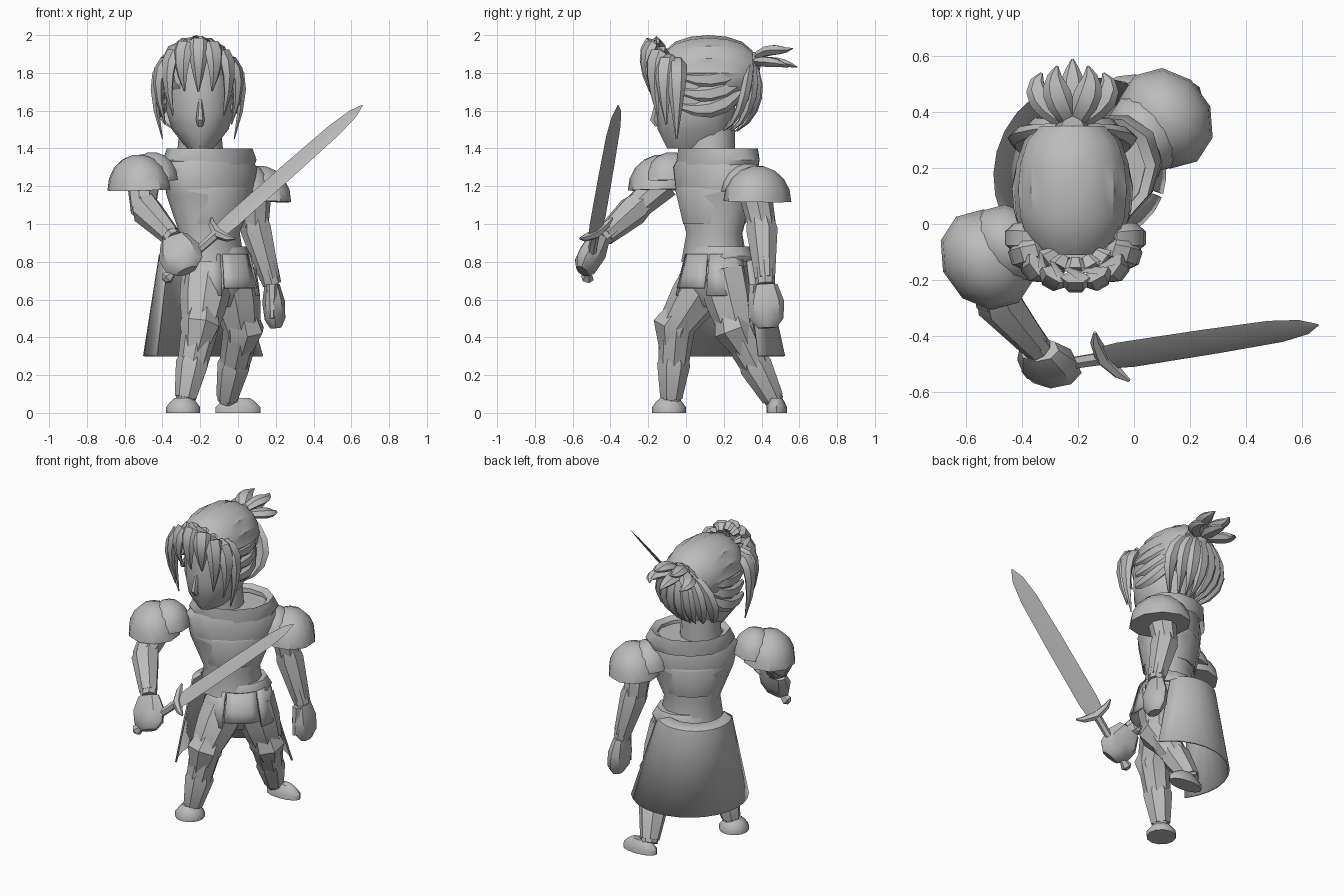
import bpy, bmesh
from math import sin, cos, pi, radians
from mathutils import Vector
from mathutils.geometry import interpolate_bezier

if bpy.data.objects.get("Cube"):
    bpy.data.objects.remove(bpy.data.objects["Cube"])

GREY = (.5, .5, .5, 1)
grey = bpy.data.materials.new("stone grey")
grey.use_nodes = True
grey.diffuse_color = GREY
grey.node_tree.nodes["Principled BSDF"].inputs["Base Color"].default_value = GREY

RIGHT, BACK, UP = Vector((1, 0, 0)), Vector((0, 1, 0)), Vector((0, 0, 1))
TURN = radians(36)
SHOULDER_LINE = Vector((cos(TURN), sin(TURN), 0))


def loft(name, rings, closed=True, caps=True, thickness=0):
    """Skin a list of equal point rings."""
    mesh_builder = bmesh.new()
    rows = [[mesh_builder.verts.new(point) for point in ring] for ring in rings]
    count = len(rows[0])
    for lower, upper in zip(rows, rows[1:]):
        for i in range(count if closed else count - 1):
            j = (i + 1) % count
            mesh_builder.faces.new((lower[i], lower[j], upper[j], upper[i]))
    if closed and caps:
        mesh_builder.faces.new(rows[0][::-1])
        mesh_builder.faces.new(rows[-1])
    bmesh.ops.recalc_face_normals(mesh_builder, faces=mesh_builder.faces)
    mesh = bpy.data.meshes.new(name)
    mesh_builder.to_mesh(mesh)
    mesh_builder.free()
    mesh.materials.append(grey)
    part = bpy.data.objects.new(name, mesh)
    bpy.context.collection.objects.link(part)
    if thickness:
        solidify = part.modifiers.new("thickness", "SOLIDIFY")
        solidify.thickness = thickness
        solidify.offset = 0
    bpy.ops.object.select_all(action="DESELECT")
    part.select_set(True)
    bpy.context.view_layer.objects.active = part
    bpy.ops.object.shade_smooth_by_angle(angle=radians(40))


def ellipse(centre, across, along, sides, groove=0):
    """Ring of points; groove pulls every other point inwards."""
    ring = []
    for i in range(sides):
        angle = 2 * pi * i / sides
        ring.append(centre + (across * cos(angle) + along * sin(angle)) * (1 - groove * (i % 2)))
    return ring


def stack(name, centre, levels, across=RIGHT, sides=12, caps=True):
    """Horizontal ellipses, each given as height, half width and half depth."""
    along = UP.cross(across)
    loft(name, [ellipse(centre + UP * height, across * width, along * depth, sides)
                for height, width, depth in levels], caps=caps)


def tube(name, points, radii, facing=-BACK, flat=1.0, sides=8):
    """Sweep along points; flat scales the thickness in the facing direction."""
    rings = []
    for i, (point, radius) in enumerate(zip(points, radii)):
        tangent = (points[min(i + 1, len(points) - 1)] - points[max(i - 1, 0)]).normalized()
        normal = (facing - tangent * tangent.dot(facing)).normalized()
        rings.append(ellipse(point, tangent.cross(normal) * radius, normal * radius * flat, sides))
    loft(name, rings)


def lock(name, start, lift, pull, tip, width, facing):
    """Strand of hair on a curve, fullest in the middle and pointed at the tip."""
    steps = 7
    points = interpolate_bezier(start, lift, pull, tip, steps)
    radii = [width * sin(pi * (i + 1) / (steps + .2)) for i in range(steps)]
    tube(name, points, radii, facing, flat=.6, sides=6)


def curved_plate(name, centre, levels, first, last, sides, lean=0 * UP):
    """Sheet wrapped round the body between two angles, as height and radius."""
    rings = []
    for height, radius in levels:
        angles = [radians(first + (last - first) * i / sides) for i in range(sides + 1)]
        rings.append([centre + lean * height + Vector((cos(a) * radius, sin(a) * radius, height))
                      for a in angles])
    loft(name, rings, closed=False, thickness=.012)


# torso, breastplate, collar, belt
chest = Vector((-.15, .15, 0))
waist = Vector((-.12, .18, 0))
stack("torso", chest, [(.8, .19, .17), (.95, .17, .14), (1.15, .25, .18), (1.3, .28, .19), (1.36, .22, .17)],
      SHOULDER_LINE)
stack("breastplate", chest, [(1, .18, .16), (1.18, .25, .19), (1.2, .24, .18)], SHOULDER_LINE)
stack("collar", chest + BACK * .02, [(1.3, .25, .2), (1.34, .27, .2), (1.4, .24, .2), (1.38, .2, .17), (1.3, .2, .16)],
      SHOULDER_LINE, caps=False)
stack("belt", waist, [(.8, .19, .18), (.83, .2, .18), (.88, .17, .15)], SHOULDER_LINE)
stack("pelvis", waist, [(.56, .1, .1), (.66, .18, .16), (.8, .18, .16)], SHOULDER_LINE)

# head, neck and nose
head = Vector((-.2, .05, 0))
stack("neck", head + BACK * .08, [(1.3, .13, .13), (1.5, .11, .13)])
stack("head", head, [(1.4, .07, .15), (1.5, .15, .2), (1.6, .18, .21), (1.75, .18, .21), (1.88, .16, .18)])
tube("nose", [head - BACK * .2 + UP * 1.66, head - BACK * .22 + UP * 1.55, head - BACK * .2 + UP * 1.52],
     (.01, .023, .015), sides=6)

# swept-back ridged hair
crown = Vector((-.22, .12, 1.8))
slices = 8
cap_rings = []
for i in range(1, slices):
    turn = pi * i / slices
    full = sin(turn) ** .55
    cap_rings.append(ellipse(crown - BACK * cos(turn) * .25, RIGHT * full * .21, UP * full * .2, 32, groove=.05))
loft("hair_cap", cap_rings)

# locks hanging at the back, and sweeping from the temples to the knot
knot = crown + BACK * .23 + UP * .06
for i in range(7):
    spread = RIGHT * (i / 3 - 1)
    edge = BACK * spread.x ** 2 * .08
    lock("back_lock", knot + spread * .05, knot + spread * .22 + BACK * .05 - UP * .1 - edge,
         knot + spread * .22 + BACK * .05 - UP * .28 - edge, knot + spread * .1 - BACK * .08 - UP * .37 - edge,
         .05, BACK)
for side in (-RIGHT, RIGHT):
    for drop in (.02, .1, .18):
        start = crown + side * .18 - BACK * .14 - UP * drop
        lock("side_sweep", start, start + side * .03 + BACK * .15 - UP * .04,
             start + side * .02 + BACK * .3, knot, .05, side)

# fringe rolling forward from the crown, longest at the temples
brow = Vector((-.21, -.05, 1.6))
fringe_count = 9
for i in range(fringe_count):
    angle = pi + pi * i / (fringe_count - 1)
    outward = Vector((cos(angle) * .2, sin(angle) * .15, 0))
    sideways = cos(angle) ** 2
    tip_height = .1 - .25 * sideways + .04 * (i % 2)
    lock("fringe_lock", brow + outward * .5 + UP * (.35 - .1 * sideways),
         brow + outward + UP * (.44 - .14 * sideways), brow + outward * 1.4 + UP * (.28 - .1 * sideways),
         brow + outward * .95 + UP * tip_height, .055, outward.normalized())

# topknot
stack("hair_tie", knot, [(-.05, .04, .04), (0, .06, .05), (.05, .04, .04)], sides=8)
for i in range(5):
    spread = RIGHT * (i / 2 - 1)
    rise = UP * .1 * (i % 2)
    reach = BACK * (.24 - .05 * abs(spread.x))
    lock("topknot_lock", knot, knot + spread * .1 + reach * .4 + rise, knot + spread * .16 + reach * .7 + rise * .4,
         knot + spread * .11 + reach + rise - UP * .03, .05, UP)


def shoulder_armour(side, shoulder, outward):
    """A flared dome under a smaller plate raised towards the neck."""
    axis = (outward * .35 + UP).normalized()
    for part, shift, scale in (("dome", shoulder, 1), ("upper_plate", shoulder - outward * .09 + UP * .05, .8)):
        angles = [radians(step) for step in range(0, 90, 20)]
        tube(f"{side}_shoulder_{part}", [shift + (axis * .2 - outward * .06) * sin(a) * scale for a in angles],
             [cos(a) * .19 * scale for a in angles], outward, flat=.85, sides=10)


def arm(side, shoulder, elbow, wrist, fingers, facing, bulk):
    tube(side + "_arm", [shoulder, elbow, wrist], (.09, .075, .05), facing)
    tube(side + "_cuff", [shoulder.lerp(elbow, .8), elbow.lerp(wrist, .1), elbow.lerp(wrist, .9)],
         (.07, .085, .055), facing, sides=7)
    tube(side + "_hand", [wrist, wrist.lerp(fingers, .4), wrist.lerp(fingers, .8), fingers],
         [radius * bulk for radius in (.04, .06, .055, .03)], facing, flat=1.6)


def leg(side, hip, knee, ankle, front):
    tube(side + "_leg", [hip, hip.lerp(knee, .5), knee, knee.lerp(ankle, .5), ankle],
         (.14, .13, .1, .08, .05), front)
    guard = [hip.lerp(knee, .5), knee, knee.lerp(ankle, .35)]
    tube(side + "_knee_guard", [point + front * .02 for point in guard], (.07, .11, .06), front, sides=7)
    tube(side + "_greave", [knee.lerp(ankle, t) for t in (.35, .5, .95)], (.07, .09, .06), front, sides=7)


def foot(name, centre, length, width):
    """Low boot along x, narrowing upwards."""
    stack(name, centre, [(height, length * scale, width * scale)
                         for height, scale in ((0, 1), (.03, 1), (.06, .75), (.08, .5))])


# arms with shoulder domes
left_shoulder = Vector((.09, .36, 1.2))
right_shoulder = Vector((-.5, -.11, 1.22))
shoulder_armour("left", left_shoulder + SHOULDER_LINE * .03 - UP * .08, SHOULDER_LINE)
shoulder_armour("right", right_shoulder - SHOULDER_LINE * .03 - UP * .04, -SHOULDER_LINE)
left_wrist = Vector((.18, .42, .68))
arm("left", left_shoulder, Vector((.09, .4, 1)), left_wrist, Vector((.2, .43, .45)), -BACK, 1)
arm("right", right_shoulder, Vector((-.5, -.26, 1.09)), Vector((-.34, -.45, .92)), Vector((-.27, -.55, .75)),
    RIGHT + UP * .5, 1.2)
tube("left_thumb", [left_wrist - BACK * .06, left_wrist - BACK * .08 - UP * .18], (.03, .015), sides=6)

# sword
hilt = Vector((-.11, -.48, .95))
tip = Vector((.66, -.36, 1.63))
blade_axis = (tip - hilt).normalized()
blade_face = Vector((-.53, -.69, .48))
blade_edge = blade_face.cross(blade_axis).normalized()
tube("sword_blade", [hilt.lerp(tip, t) for t in (0, .1, .5, .8, .93, 1)], (.05, .06, .058, .052, .035, .003),
     blade_face, flat=.15, sides=4)
tube("sword_grip", [hilt - blade_axis * t for t in (.38, .36, .32, 0)], (.015, .035, .02, .025), blade_face, sides=6)
tube("sword_guard", [hilt + blade_edge * t + blade_axis * t * t * 3 for t in (-.12, -.08, 0, .08, .12)],
     (.006, .02, .03, .02, .006), blade_axis, sides=6)

# hip plates and rear cape
for i in range(3):
    start = 222 + 60 * i
    curved_plate("hip_plate", waist, [(.84, .18), (.72, .21), (.62 + .04 * (i % 2), .23)], start, start + 57, 4)
curved_plate("cape", Vector((-.12, .16, 0)), [(.86, .17), (.83, .22), (.3, .35)], 38, 216, 14,
             lean=Vector((-.09, .03, 0)))

# legs and feet
right_ankle = Vector((-.28, -.08, .06))
left_ankle = Vector((-.06, .47, .06))
leg("right", Vector((-.16, .13, .74)), Vector((-.2, -.05, .46)), right_ankle, -BACK)
leg("left", Vector((-.04, .2, .74)), Vector((.02, .27, .44)), left_ankle, (RIGHT - BACK).normalized())
foot("right_foot", Vector((-.29, -.09, 0)), .09, .09)
foot("left_foot", Vector((0, .48, 0)), .12, .055)
